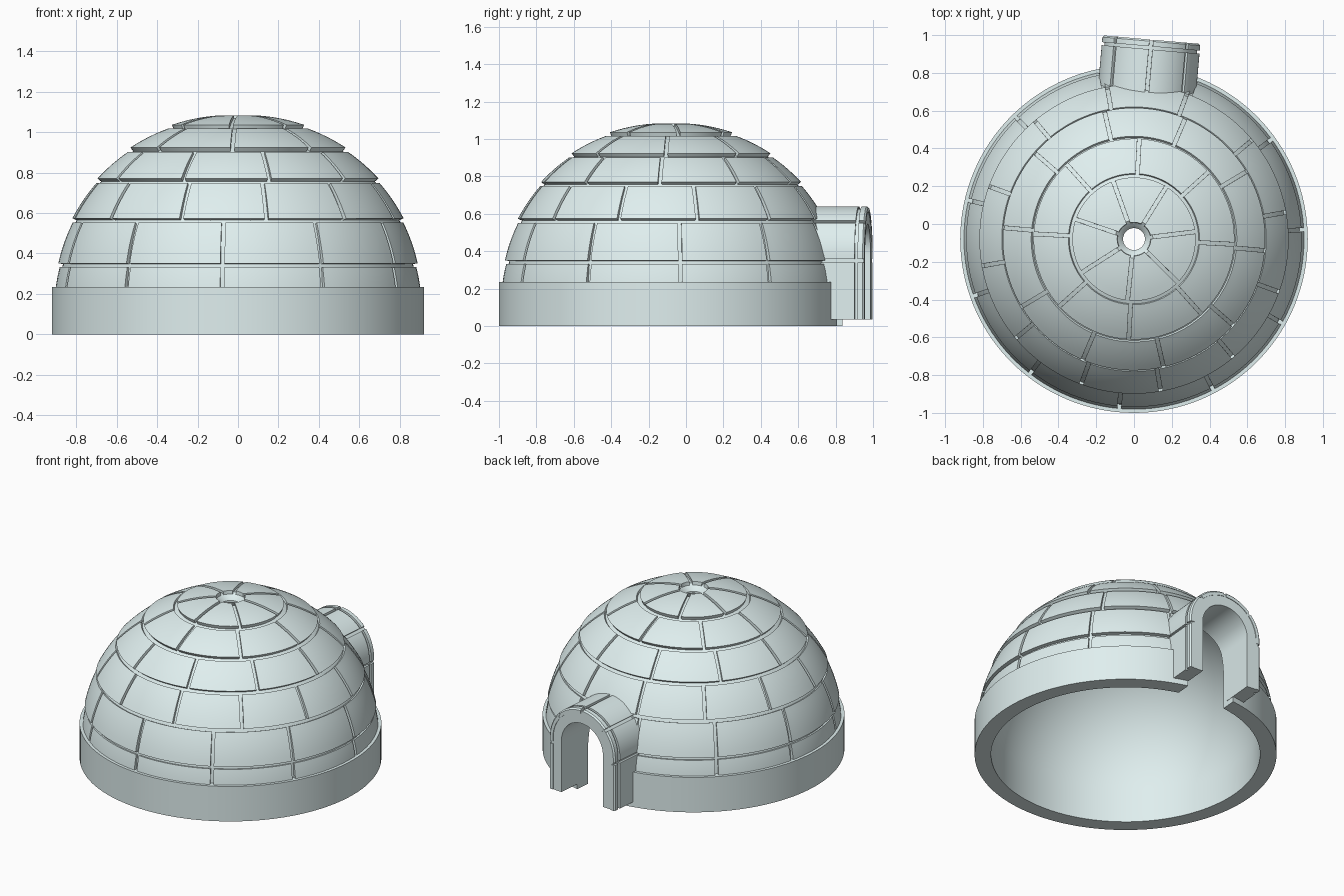
import bpy, bmesh
from math import sin, cos, asin, sqrt, radians, pi, atan2

if "Cube" in bpy.data.objects:
    bpy.data.objects.remove(bpy.data.objects["Cube"])

CY, CZ, R = -0.08, 0.195, 0.90       # dome centre and radius
SPRING, FOOT, FRONT = 0.38, 0.035, 1.06
DOOR_W, TUNNEL_W = 0.165, 0.26

ice = bpy.data.materials.new("pale_ice")
ice.diffuse_color = (0.74, 0.86, 0.86, 1)
ice.use_nodes = True
ice.node_tree.nodes["Principled BSDF"].inputs["Base Color"].default_value = ice.diffuse_color


def finish(name, bm, turn=0.0):
    bmesh.ops.recalc_face_normals(bm, faces=bm.faces)
    me = bpy.data.meshes.new(name)
    bm.to_mesh(me)
    bm.free()
    me.materials.append(ice)
    ob = bpy.data.objects.new(name, me)
    ob.location = (0, CY, 0)
    ob.rotation_euler[2] = turn
    bpy.context.collection.objects.link(ob)
    return ob


def activate(ob):
    bpy.ops.object.select_all(action='DESELECT')
    ob.select_set(True)
    bpy.context.view_layer.objects.active = ob


def smooth(ob):
    activate(ob)
    bpy.ops.object.shade_smooth_by_angle(angle=radians(28))


def slab(bm, f, nu, nv):
    """Closed curved block; f(u, v, k) with k = 0 outside, 1 inside."""
    g = [[[bm.verts.new(f(i / nu, j / nv, k)) for j in range(nv + 1)]
          for i in range(nu + 1)] for k in (0, 1)]
    for i in range(nu):
        for j in range(nv):
            for k in (0, 1):
                bm.faces.new((g[k][i][j], g[k][i + 1][j], g[k][i + 1][j + 1], g[k][i][j + 1]))
    for i in range(nu):
        for j in (0, nv):
            bm.faces.new((g[0][i][j], g[0][i + 1][j], g[1][i + 1][j], g[1][i][j]))
    for j in range(nv):
        for i in (0, nu):
            bm.faces.new((g[0][i][j], g[0][i][j + 1], g[1][i][j + 1], g[1][i][j]))


# Shell: base ring, groove-level dome, smoke hole and hollow inside
def arc(radius, cz, e0, e1, n):
    return [(radius * cos(e0 + (e1 - e0) * i / n), cz + radius * sin(e0 + (e1 - e0) * i / n))
            for i in range(n + 1)]


RG, RI = R - 0.021, 0.82
profile = [(0.82, 0), (0.92, 0), (0.92, 0.235)]
profile += arc(RG, CZ, asin(0.04 / RG), pi / 2 - asin(0.1 / RG), 32)
profile += [(0.075, 1.052), (0.058, 1.03)]
profile += arc(RI, 0.2, pi / 2 - asin(0.058 / RI), 0, 32)
SEG = 128
bm = bmesh.new()
rings = [[bm.verts.new((r * cos(2 * pi * i / SEG), r * sin(2 * pi * i / SEG), z))
          for i in range(SEG)] for r, z in profile]
for a, b in zip(rings, rings[1:] + rings[:1]):
    for i in range(SEG):
        j = (i + 1) % SEG
        bm.faces.new((a[i], a[j], b[j], b[i]))
shell = finish("dome_shell", bm)

# Snow blocks: (bottom z, top z, number of blocks, joint angle from the front)
courses = [(0.228, 0.333, 11, -5), (0.351, 0.555, 11, -5), (0.573, 0.753, 12, 10),
           (0.769, 0.908, 10, 13), (0.922, 1.024, 8, -3), (1.034, 1.0905, 7, -6)]
bm = bmesh.new()
for z0, z1, n, phase in courses:
    e0, e1 = asin((z0 - CZ) / R), asin((z1 - CZ) / R)
    for b in range(n):
        a0 = radians(phase - 90) + 2 * pi * b / n

        def block(u, v, k):
            e = e0 + (e1 - e0) * v
            rad = 0.865 if k else R + 0.002 - 0.010 * v
            gap = 0.010 / (R * cos(e))
            a = a0 + gap + (2 * pi / n - 2 * gap) * u
            return rad * cos(e) * cos(a), rad * cos(e) * sin(a), CZ + rad * sin(e)
        slab(bm, block, 12, 6)
blocks = finish("dome_blocks", bm)


# Entrance tunnel helpers: s in degrees, 0 at the crown, 90 at the spring, 180 at the foot
def arch(w, s, foot=FOOT):
    if abs(s) <= 90:
        return w * sin(radians(s)), SPRING + w * cos(radians(s))
    return (w if s > 0 else -w), SPRING - (abs(s) - 90) / 90 * (SPRING - foot)


def wall(x, z):
    """Distance along the tunnel where it is buried in the dome wall."""
    r = (sqrt(R * R - (z - CZ) ** 2) if z > 0.235 else R) - 0.05
    return sqrt(r * r - x * x)


def tunnel_piece(bm, s0, s1, w_out, w_in, y0, y1, n, ease=0.0):
    def f(u, v, k):
        # optional rounding of the outer front edge
        w = w_in if k else w_out - (ease if v > 0.99 else 0)
        x, z = arch(w, s0 + (s1 - s0) * u)
        start = wall(x, z) if y0 is None else y0
        y = y1 - (ease if ease and not k and 0.4 < v < 0.9 else 0)
        if ease:
            return x, (start, y, y1)[round(v * 2)], z
        return x, start + (y1 - start) * v, z
    slab(bm, f, n, 2)


TURN = radians(-5)

# Tunnel core up to the groove level
bm = bmesh.new()
tunnel_piece(bm, -180, 180, TUNNEL_W - 0.014, DOOR_W, None, FRONT - 0.004, 72)
core = finish("tunnel_core", bm, TURN)

# Tunnel blocks and front rim, split at the joints
bm = bmesh.new()
joints = [-180, -98, -47, 0, 47, 98, 180]
for s0, s1 in zip(joints, joints[1:]):
    a = s0 + (2.2 if s0 > -180 else 0)
    b = s1 - (2.2 if s1 < 180 else 0)
    n = 20
    tunnel_piece(bm, a, b, TUNNEL_W, TUNNEL_W - 0.03, None, FRONT - 0.052, n)
    tunnel_piece(bm, a, b, TUNNEL_W, TUNNEL_W - 0.03, FRONT - 0.036, FRONT, n, 0.009)
tunnel_blocks = finish("tunnel_blocks", bm, TURN)

# Doorway cut through the shell and the blocks
bm = bmesh.new()
outline = [arch(DOOR_W + 0.002, s, -0.1) for s in [-180] + list(range(-90, 91, 6)) + [180]]
near = [bm.verts.new((x, 0.45, z)) for x, z in outline]
far = [bm.verts.new((x, 1.2, z)) for x, z in outline]
bm.faces.new(near)
bm.faces.new(far)
for i in range(len(near)):
    j = (i + 1) % len(near)
    bm.faces.new((near[i], near[j], far[j], far[i]))
cutter = finish("doorway_cutter", bm, TURN)
cutter.hide_render = True
bpy.context.view_layer.update()
for ob in (shell, blocks):
    mod = ob.modifiers.new("doorway", 'BOOLEAN')
    mod.object = cutter
    mod.operation = 'DIFFERENCE'
    mod.solver = 'EXACT'
    activate(ob)
    bpy.ops.object.modifier_apply(modifier=mod.name)
bpy.data.objects.remove(cutter)

for ob in (shell, blocks, core, tunnel_blocks):
    smooth(ob)
